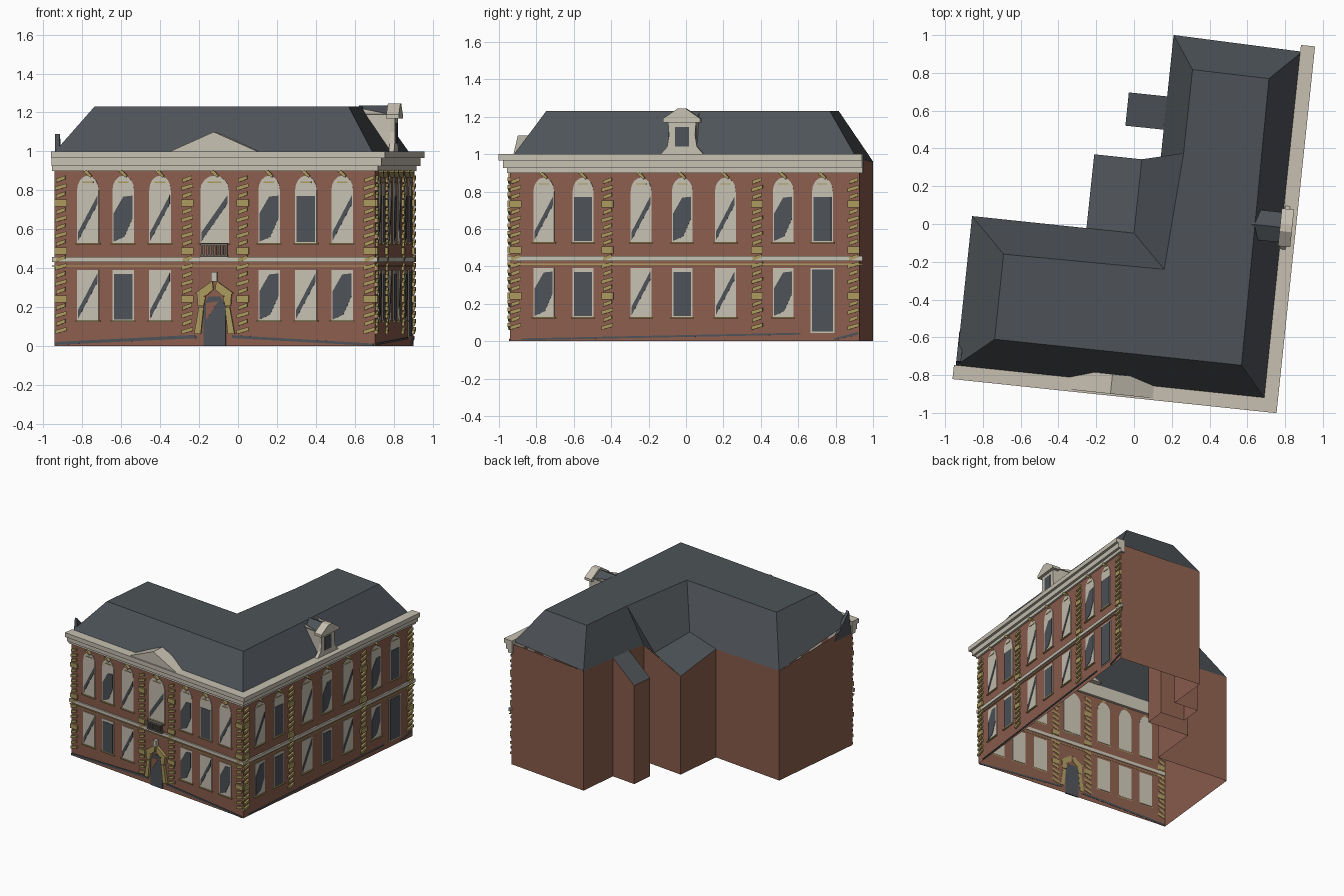
import bpy
import bmesh
import math

cube = bpy.data.objects.get("Cube")
if cube:
    bpy.data.objects.remove(cube, do_unlink=True)

TURN = math.radians(-6)
FRONT, RIGHT, MIDDLE = -0.862, 0.80, -0.03


def material(name, color):
    mat = bpy.data.materials.new(name)
    mat.use_nodes = True
    mat.diffuse_color = (*color, 1)
    mat.node_tree.nodes["Principled BSDF"].inputs["Base Color"].default_value = (*color, 1)
    return mat


BRICK = material("red_brick", (0.26, 0.112, 0.075))
CREAM = material("cream_stone", (0.57, 0.53, 0.44))
SLATE = material("grey_slate", (0.075, 0.086, 0.097))
STONE = material("yellow_stone", (0.41, 0.32, 0.115))
IRON = material("weathered_grey", (0.16, 0.15, 0.125))

parts = {}


def part(name, mat):
    """Return the growing mesh of a named part."""
    if name not in parts:
        parts[name] = (bmesh.new(), mat)
    return parts[name][0]


def sheet(name, mat, points):
    bm = part(name, mat)
    return bm.faces.new([bm.verts.new(p) for p in points])


def prism(name, mat, ring_a, ring_b):
    """Closed solid between two matching outlines."""
    bm = part(name, mat)
    a = [bm.verts.new(p) for p in ring_a]
    b = [bm.verts.new(p) for p in ring_b]
    faces = [bm.faces.new(a), bm.faces.new(b[::-1])]
    for i in range(len(a)):
        j = (i + 1) % len(a)
        faces.append(bm.faces.new((a[i], b[i], b[j], a[j])))
    bmesh.ops.recalc_face_normals(bm, faces=faces)


def place(side, s, z, out):
    return (s, FRONT - out, z) if side == "front" else (RIGHT + out, s, z)


def plate(name, mat, side, outline, inner, outer):
    """Extrude an outline drawn on the front or right facade."""
    prism(name, mat, [place(side, s, z, inner) for s, z in outline],
          [place(side, s, z, outer) for s, z in outline])


def rect(s, half, low, high):
    return [(s - half, low), (s + half, low), (s + half, high), (s - half, high)]


def course(name, mat, low, high, out, inner):
    """Band that follows the two street facades."""
    plan = [(-0.87, FRONT - out), (RIGHT + out, FRONT - out), (RIGHT + out, 1.035),
            (RIGHT - inner, 1.035), (RIGHT - inner, FRONT + inner), (-0.87, FRONT + inner)]
    prism(name, mat, [(x, y, low) for x, y in plan], [(x, y, high) for x, y in plan])


# Brick walls, open below, with lean-to tops around the rear annexes
walls = [(0.8, FRONT, 0.97), (0.8, 1.017, 0.97), (0.104, 1.017, 0.96), (0.104, 0.69, 0.95),
         (-0.1, 0.69, 0.79), (-0.1, 0.513, 0.79), (0.104, 0.513, 0.95), (0.104, 0.345, 0.93),
         (-0.248, 0.345, 0.79), (-0.248, -0.048, 0.87), (-0.857, -0.048, 0.88),
         (-0.857, FRONT, 0.97)]
for p, q in zip(walls, walls[1:] + walls[:1]):
    sheet("brick_walls", BRICK, [(*p[:2], 0), (*q[:2], 0), q, p])

# Slate roof: flat top and steep sides
TOP = 1.23
a, b, c = (-0.67, -0.684, TOP), (0.644, -0.684, TOP), (0.63, 0.84, TOP)
d, e, g, h = (0.223, 0.845, TOP), (0.222, 0.4, TOP), (0.184, -0.222, TOP), (-0.67, -0.231, TOP)
west, south, east, north = (-0.857, -0.842, 1), (0.782, -0.842, 1), (0.79, 1.0, 0.98), walls[2]
lean, valley = (0.005, 0.345, 0.9), (0.005, -0.048, 0.93)
for face in ([a, b, c, d, e, g, h], [west, south, b, a], [south, east, c, b],
             [east, north, d, c], [north, walls[7], e, d], [walls[7], lean, e],
             [lean, valley, g, e], [valley, walls[9], walls[10], h, g],
             [walls[10], west, a, h], [walls[9], valley, lean, walls[8]],
             [walls[3], walls[4], walls[5], walls[6]]):
    f = sheet("slate_roof", SLATE, face)
    f.normal_update()
    if f.normal.z < 0:
        f.normal_flip()

# Raised slate and brick ends where the roof meets the cornice
prism("roof_end", SLATE, [(-0.86, -0.84, 0.9), (-0.86, -0.66, 0.9), (-0.86, -0.82, 1.09)],
      [(-0.835, -0.84, 0.9), (-0.835, -0.66, 0.9), (-0.835, -0.82, 1.09)])

# Cornice and string courses
for low, high, out in ((0.9, 0.925, 0.015), (0.925, 0.965, 0.035), (0.965, 1.0, 0.055)):
    course("cornice", CREAM, low, high, out, 0.02)
course("string_course", CREAM, 0.43, 0.456, 0.012, 0.004)
course("string_lip", STONE, 0.408, 0.414, 0.006, 0.002)

# Front pediment
plate("pediment", CREAM, "front",
      [(MIDDLE - 0.225, 1), (MIDDLE + 0.225, 1), (MIDDLE, 1.1)], -0.06, 0.045)

# Windows: cream frames with panes of three shapes
PANES = {
    "stripe": [(-0.9, 0.04), (0.9, 0.8), (0.9, 0.98), (-0.9, 0.22)],
    "plain": [(-0.85, 0.02), (0.85, 0.02), (0.85, 0.96), (-0.85, 0.96)],
    "cut": [(-0.9, 0.02), (0.1, 0.12), (0.85, 0.5), (0.85, 0.97), (0, 0.95), (-0.9, 0.6)],
}


def window(side, s, half, low, kind, arched):
    frame = [(s - half, low), (s + half, low)]
    if arched:
        frame += [(s + half * math.cos(t * math.pi / 8), low + 0.27 + 0.075 * math.sin(t * math.pi / 8))
                  for t in range(9)]
        # Keystone and small crest over the arch
        plate("keystones", STONE, side, [(s - 0.022, 0.895), (s + 0.015, 0.865),
                                         (s + 0.022, 0.875), (s - 0.005, 0.905)], 0, 0.025)
        plate("window_crests", STONE, side, rect(s, half * 0.5, 0.838, 0.844), 0, 0.008)
    else:
        frame += [(s + half, low + 0.26), (s - half, low + 0.26)]
    plate("window_frames", CREAM, side, frame, -0.003, 0.004)
    pane = [(s + u * half, low + 0.25 * t) for u, t in PANES[kind]]
    plate("window_panes", SLATE, side, pane, -0.002, 0.007)
    plate("window_sills", STONE, side, rect(s, half + 0.008, low - 0.008, low), 0, 0.012)


front_spots = [MIDDLE + o for o in (-0.655, -0.472, -0.282, 0, 0.282, 0.472, 0.66)]
right_spots = [-0.68, -0.469, -0.157, 0.064, 0.296, 0.607, 0.818]
rows = {
    ("front", 0.53): "stripe cut stripe stripe cut plain stripe",
    ("front", 0.13): "stripe plain stripe door cut stripe cut",
    ("right", 0.53): "stripe plain stripe cut stripe cut plain",
    ("right", 0.13): "cut plain stripe plain stripe cut door",
}
for (side, low), kinds in rows.items():
    spots = front_spots if side == "front" else right_spots
    for s, kind in zip(spots, kinds.split()):
        if kind != "door":
            wide = side == "front" and s == MIDDLE
            window(side, s, 0.074 if wide else 0.056, low, kind, low > 0.5)

# Side door
plate("side_door_frame", CREAM, "right", rect(right_spots[-1], 0.064, 0.045, 0.39), -0.003, 0.004)
plate("side_door", SLATE, "right", rect(right_spots[-1], 0.056, 0.052, 0.382), -0.002, 0.007)

# Front door with stone surround
plate("front_door", SLATE, "front", rect(MIDDLE, 0.058, 0, 0.2)[:3]
      + [(MIDDLE + 0.03, 0.255), (MIDDLE - 0.03, 0.255), (MIDDLE - 0.058, 0.2)], -0.002, 0.007)
plate("door_panel", BRICK, "front", [(MIDDLE - 0.045, 0.13), (MIDDLE + 0.02, 0.23),
                                     (MIDDLE - 0.045, 0.22)], 0.005, 0.009)
for m in (-1, 1):
    for leg in ([(0.105, 0.06), (0.07, 0.06), (0.055, 0.2), (0.08, 0.2)],
                [(0.085, 0.205), (0.055, 0.205), (0.045, 0.25), (0.09, 0.28)],
                [(0.1, 0.27), (0.045, 0.255), (0.005, 0.29), (0.01, 0.335)]):
        plate("door_surround", STONE, "front", [(MIDDLE + m * s, z) for s, z in leg], -0.003, 0.022)
plate("door_keystone", CREAM, "front", rect(MIDDLE, 0.015, 0.33, 0.38), 0, 0.03)

# Balcony
for low, high in ((0.456, 0.466), (0.516, 0.526)):
    plate("balcony", IRON, "front", rect(MIDDLE, 0.07, low, high), 0, 0.035)
for i in range(8):
    plate("balcony", IRON, "front", rect(MIDDLE - 0.063 + i * 0.018, 0.005, 0.46, 0.52), 0.022, 0.032)

# Slanted quoins with a few full blocks
columns = [("front", s) for s in (-0.825, -0.171, 0.115, 0.77)]
columns += [("right", s) for s in (-0.832, -0.338, 0.467, 0.985)]
for side, s in columns:
    for k in range(20):
        z, w = 0.06 + k * 0.041, 0.03 - 0.006 * (k % 2)
        if k % 6 == 4:
            block = rect(s, 0.032, z, z + 0.036)
        else:
            block = [(s - w, z), (s + w, z + 0.018), (s + w, z + 0.037), (s - w, z + 0.02)]
        plate("quoins", STONE, side, block, -0.003, 0.013)

# Sloping slate plinth strips
for side, strip in (("front", [(-0.855, 0.005), (-0.11, 0.04), (-0.14, 0.056), (-0.855, 0.02)]),
                    ("front", [(0.06, 0.04), (0.79, 0), (0.79, 0.012), (0.06, 0.055)]),
                    ("right", [(-0.8, 0.005), (0.7, 0.035), (0.7, 0.045), (-0.8, 0.015)]),
                    ("right", [(0.88, 0.005), (1.01, 0.035), (1.01, 0.05), (0.88, 0.015)])):
    plate("plinth", SLATE, side, strip, -0.002, 0.006)

# Dormer over the right facade
dy = right_spots[3]
cheek = [(0.64, TOP - 0.01), (0.79, 1.0), (0.79, 1.19)]
for m in (-1, 1):
    sheet("dormer_cheeks", CREAM, [(x, dy + m * 0.075, z) for x, z in cheek])
prism("dormer_roof", SLATE, [(0.62, dy - 0.08, 1.19), (0.62, dy + 0.08, 1.19), (0.62, dy, 1.235)],
      [(0.79, dy - 0.08, 1.19), (0.79, dy + 0.08, 1.19), (0.79, dy, 1.235)])
half_front = [(0.115, 1.0), (0.08, 1.04), (0.07, 1.1), (0.075, 1.17)]
plate("dormer_front", CREAM, "right", [(dy + s, z) for s, z in half_front]
      + [(dy - s, z) for s, z in reversed(half_front)], -0.015, 0.012)
plate("dormer_gable", CREAM, "right", [(dy - 0.1, 1.17), (dy + 0.1, 1.17), (dy + 0.1, 1.19),
                                       (dy + 0.02, 1.245), (dy - 0.02, 1.245), (dy - 0.1, 1.19)], -0.03, 0.035)
plate("dormer_pane", SLATE, "right", rect(dy, 0.038, 1.04, 1.145), 0.01, 0.015)

# Build every part and turn the house on its plot
for name, (bm, mat) in parts.items():
    mesh = bpy.data.meshes.new(name)
    bm.to_mesh(mesh)
    bm.free()
    mesh.materials.append(mat)
    obj = bpy.data.objects.new(name, mesh)
    obj.rotation_euler.z = TURN
    bpy.context.collection.objects.link(obj)
